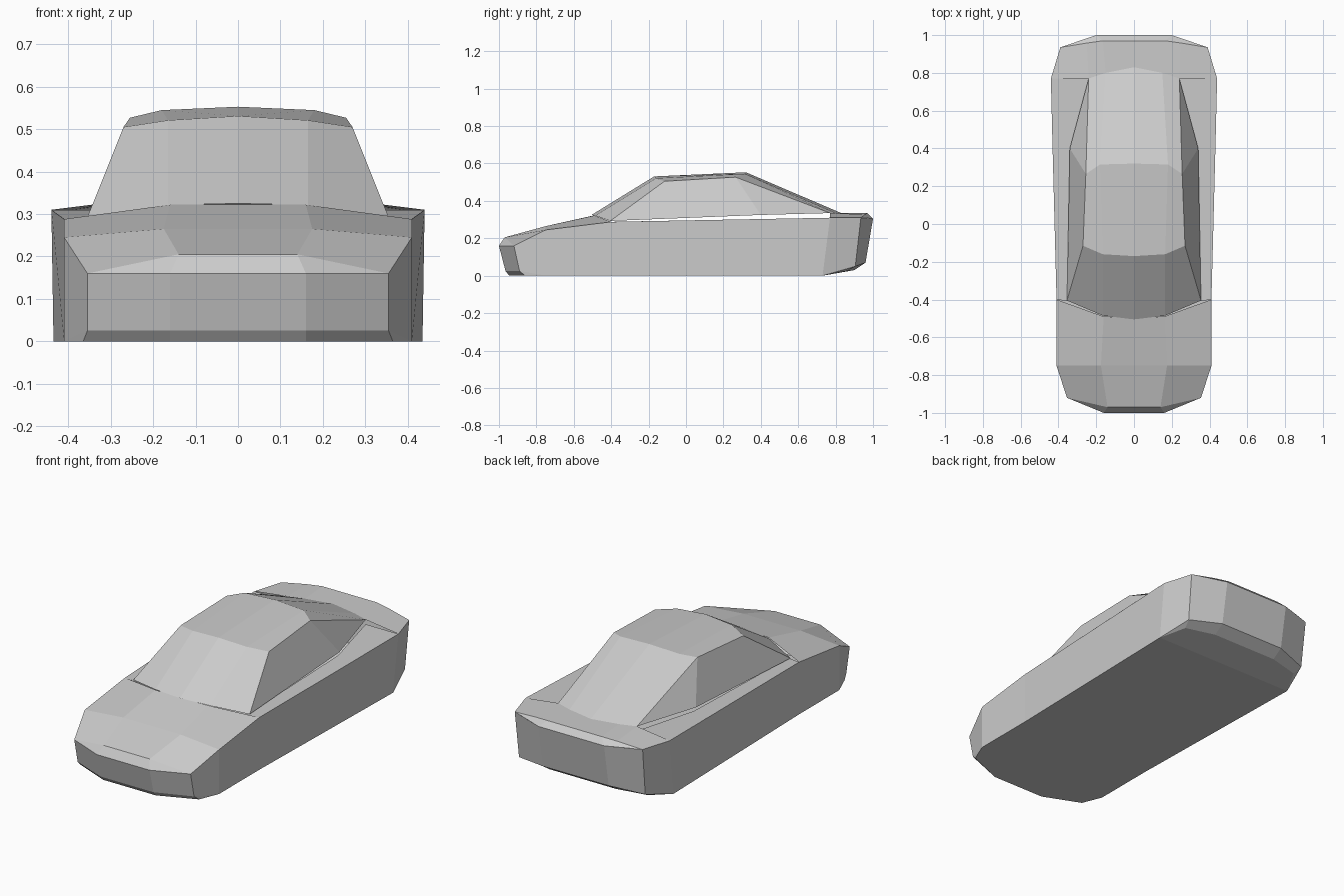
import bpy, bmesh

if "Cube" in bpy.data.objects:
    bpy.data.objects.remove(bpy.data.objects["Cube"])


def panel(name, rows, extra=(), cap=None, up=1):
    """Loft half-rows (centre to side), add extra faces, mirror over x."""
    bm = bmesh.new()
    grid = [[bm.verts.new(p) for p in row] for row in rows]
    for a, b in zip(grid, grid[1:]):
        for i in range(len(a) - 1):
            bm.faces.new((a[i], a[i + 1], b[i + 1], b[i]))
    if cap is not None:
        bm.faces.new(grid[cap])
    for face in extra:
        bm.faces.new([bm.verts.new(p) for p in face])
    bmesh.ops.remove_doubles(bm, verts=bm.verts, dist=0.0005)
    bmesh.ops.dissolve_degenerate(bm, edges=bm.edges, dist=0.0005)
    bmesh.ops.recalc_face_normals(bm, faces=bm.faces)
    bm.normal_update()
    if sum(f.normal.z * f.calc_area() for f in bm.faces) * up < 0:
        bmesh.ops.reverse_faces(bm, faces=bm.faces)
    me = bpy.data.meshes.new(name)
    bm.to_mesh(me)
    bm.free()
    ob = bpy.data.objects.new(name, me)
    bpy.context.collection.objects.link(ob)
    mod = ob.modifiers.new("mirror", 'MIRROR')
    mod.merge_threshold = 0.0005
    return ob


# Lower shell: floor outline, two chamfer outlines, top outline (nose to tail)
floor = [(0, -.945, 0), (.16, -.945, 0), (.365, -.86, 0), (.41, -.75, 0), (.41, -.4, 0),
         (.435, .73, 0), (.37, .73, 0), (.2, .73, 0), (0, .73, 0)]
chamfer_low = [(0, -.965, .025), (.16, -.965, .025), (.355, -.89, .025), (.41, -.75, 0),
               (.41, -.4, 0), (.435, .73, 0), (.37, .86, .025), (.2, .9, .03), (0, .9, .03)]
chamfer_high = chamfer_low[:6] + [(.385, .905, .05), (.2, .96, .07), (0, .96, .07)]
rim = [(0, -1, .16), (.16, -1, .16), (.355, -.92, .16), (.41, -.75, .245), (.41, -.4, .288),
       (.44, .77, .31), (.39, .935, .31), (.2, 1, .305), (0, 1, .305)]
panel("lower_body", [floor, chamfer_low, chamfer_high, rim], cap=0, up=-1)

# Hood from nose edge to windscreen
panel("hood", [
    rim[:3],
    [(0, -.97, .205), (.14, -.97, .205), (.355, -.92, .16)],
    [(0, -.75, .265), (.175, -.75, .265), (.41, -.75, .245)],
    [(0, -.495, .322), (.16, -.49, .322), (.41, -.4, .288)],
])

# Side ledges beside the cabin
panel("side_ledge", [
    [(.34, -.41, .288), (.41, -.4, .288)],
    [(.33, .4, .303), (.431, .4, .303)],
    [(.24, .77, .31), (.44, .77, .31)],
])

# Rear deck
panel("rear_deck", [
    [(0, .825, .335), (.15, .8, .335), (.24, .77, .335), (.44, .77, .31)],
    [(0, .97, .335), (.165, .97, .335), (.25, .958, .328), (.39, .935, .31)],
    [(0, 1, .305), (.2, 1, .305), (.3, .966, .308), (.39, .935, .31)],
])

# Cabin: windscreen, roof, rear window, then side window and rear quarter
screen_base = (.355, -.405, .293)
roof_front = (.27, -.115, .505)
roof_rear = (.255, .265, .527)
sill_rear = (.34, .4, .325)
glass_base = (.24, .77, .335)
panel("cabin", [
    [(0, -.505, .325), (.165, -.485, .321), screen_base],
    [(0, -.17, .531), (.165, -.16, .521), roof_front],
    [(0, .32, .553), (.18, .315, .545), roof_rear],
    [(0, .83, .335), (.15, .8, .335), glass_base],
], extra=[(screen_base, sill_rear, roof_rear, roof_front),
          (sill_rear, glass_base, roof_rear)])
